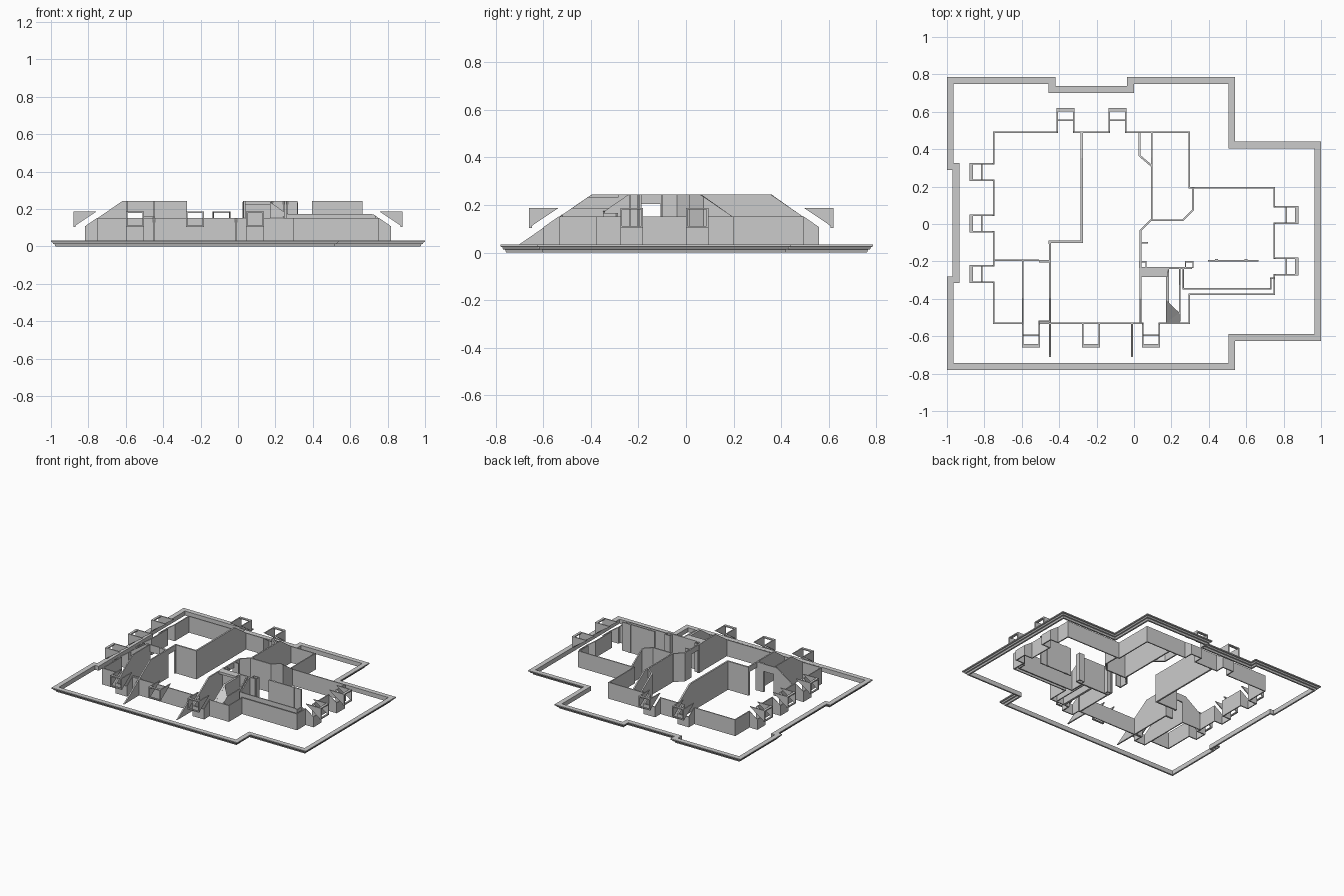
import bpy, bmesh
from mathutils import Vector

if "Cube" in bpy.data.objects:
    bpy.data.objects.remove(bpy.data.objects["Cube"])

FLOOR, KNEE, TOP, SLOPE = 0.03, 0.152, 0.243, 0.69


def roof(p):
    """Underside height of the hipped roof over the main block and the side wing."""
    x, y = p
    main = min(x + 0.75, 0.295 - x, y + 0.53, 0.49 - y)
    wing = min(x + 0.2, 0.75 - x, y + 0.375, 0.195 - y)
    return max(FLOOR + 0.001, min(TOP, KNEE + SLOPE * max(main, wing)))


def finish(name, bm):
    bmesh.ops.recalc_face_normals(bm, faces=bm.faces[:])
    me = bpy.data.meshes.new(name)
    bm.to_mesh(me)
    bm.free()
    ob = bpy.data.objects.new(name, me)
    bpy.context.collection.objects.link(ob)
    return ob


def sweep(name, path, profile, closed=False):
    """Mitred sweep; profile(p) gives (offset to the right, z) pairs."""
    bm = bmesh.new()
    pts = [Vector(p) for p in path]
    n = len(pts)
    rows = []
    for i, p in enumerate(pts):
        a = (p - pts[i - 1]).normalized() if (closed or i > 0) else None
        b = (pts[(i + 1) % n] - p).normalized() if (closed or i < n - 1) else None
        a, b = a or b, b or a
        na, nb = Vector((a.y, -a.x)), Vector((b.y, -b.x))
        m = (na + nb) / (1 + na.dot(nb))
        rows.append([bm.verts.new((*(p + m * o), z)) for o, z in profile(p)])
    k = len(rows[0])
    for i in range(n if closed else n - 1):
        r, s = rows[i], rows[(i + 1) % n]
        for j in range(k):
            bm.faces.new((r[j], r[(j + 1) % k], s[(j + 1) % k], s[j]))
    if not closed:
        bm.faces.new(rows[0])
        bm.faces.new(rows[-1][::-1])
    return finish(name, bm)


def wall(name, path, t=0.01, z0=FLOOR, top=roof, closed=False):
    """Wall along a path, its top trimmed to the roof slope."""
    pts = []
    ends = path[1:] + path[:1] if closed else path[1:]
    for a, b in zip(path, ends):
        a, b = Vector(a), Vector(b)
        s = [a.lerp(b, i / 60) for i in range(61)]
        h = [top(p) for p in s]
        pts.append(a)
        pts += [s[i] for i in range(1, 60) if abs(h[i - 1] + h[i + 1] - 2 * h[i]) > 1e-5]
    if not closed:
        pts.append(Vector(path[-1]))
    return sweep(name, pts, lambda p: [(-t / 2, z0), (t / 2, z0), (t / 2, top(p)), (-t / 2, top(p))], closed)


def box(name, x0, x1, y0, y1, z0, z1):
    return wall(name, [(x0, (y0 + y1) / 2), (x1, (y0 + y1) / 2)], y1 - y0, z0, lambda p: z1)


# Eaves gutter ring with stepped outer moulding
ring = [(-1, .785), (-.42, .785), (-.42, .737), (-.037, .737), (-.037, .785), (.54, .785),
        (.54, .44), (1, .44), (1, -.625), (.54, -.625), (.54, -.78), (-1, -.78),
        (-1, -.28), (-.97, -.28), (-.97, .29), (-1, .29)]
gutter = [(0, .033), (0, .025), (.008, .023), (.011, .014), (.02, .012), (.024, 0), (.036, 0), (.036, .033)]
sweep("eaves_gutter", ring, lambda p: gutter, True)

# Outer knee walls, stepping outward into a niche at each dormer
HALF, DEEP = 0.044, 0.065
corners = [(-.75, .49), (.295, .49), (.295, .195), (.75, .195), (.75, -.375),
           (.295, -.375), (.295, -.53), (-.75, -.53)]
niches = {0: [-.367, -.087], 3: [.047, -.228], 6: [.09, -.55], 7: [-.268, .003, .277]}
outline, dormers = [], []
for i, c in enumerate(corners):
    a, b = Vector(c), Vector(corners[(i + 1) % 8])
    d = (b - a).normalized()
    out = Vector((-d.y, d.x))
    outline.append(a)
    for v in niches.get(i, []):
        mid = Vector((v, a.y)) if abs(d.x) > .5 else Vector((a.x, v))
        dormers.append((mid, d, out))
        outline += [mid - d * HALF, mid - d * HALF + out * DEEP,
                    mid + d * HALF + out * DEEP, mid + d * HALF]
wall("outer_knee_wall", outline, 0.008, closed=True)
dormers.append((Vector((-.23, -.53)), Vector((-1, 0)), Vector((0, -1))))


# Dormers: triangular cheeks and an open window frame
def dormer(mid, d, out):
    def prism(name, poly, u0, u1):
        bm = bmesh.new()
        ends = [[bm.verts.new((*(mid + d * u + out * o), z)) for o, z in poly] for u in (u0, u1)]
        for e in ends:
            bm.faces.new(e)
        for j in range(len(poly)):
            k = (j + 1) % len(poly)
            bm.faces.new((ends[0][j], ends[0][k], ends[1][k], ends[1][j]))
        finish(name, bm)
    w = 0.048
    for s in (-1, 1):
        prism("dormer_cheek", [(.13, .188), (.005, .188), (.13, .104)], s * w, s * (w - .008))
    prism("dormer_head", [(.112, .18), (.13, .18), (.13, .188), (.112, .188)], -w, w)
    prism("dormer_sill", [(.118, .104), (.13, .104), (.13, .112), (.118, .112)], -w, w)


for args in dormers:
    dormer(*args)

# Inner walls, left and middle, with doorways
DOOR = 0.203
wall("hall_wall", [(-.28, .49), (-.28, -.095), (-.45, -.095), (-.45, -.107)], .012)
wall("hall_door_lintel", [(-.45, -.107), (-.45, -.19)], .01, DOOR)
wall("hall_wall_front", [(-.45, -.19), (-.45, -.712)], .01)
wall("left_room_wall", [(-.75, -.195), (-.595, -.195), (-.595, -.53)], .008)
wall("left_door_lintel", [(-.595, -.195), (-.508, -.195)], .008, .188)
wall("left_door_jamb", [(-.508, -.2), (-.45, -.2)], .014)
wall("left_room_stub", [(-.508, -.53), (-.508, -.52), (-.45, -.52)], .006)
wall("front_fin", [(-.01, -.53), (-.01, -.712)], .01)

# Inner walls around the landing and side wing
wall("landing_wall_front", [(.035, -.53), (.035, -.19)], .01)
wall("landing_door_lintel", [(.035, -.19), (.035, -.107)], .01, DOOR)
wall("landing_wall_back", [(.035, -.107), (.035, -.035), (.09, .02), (.26, .02), (.315, .075), (.315, .195)], .01)
wall("landing_jamb", [(.035, -.1), (.075, -.1)], .008)
wall("back_room_wall", [(.095, .49), (.095, .02)], .01)
wall("back_closet_wall", [(.03, .49), (.03, .365), (.095, .31)], .01)
wall("stair_back_wall", [(.035, -.235), (.31, -.235)], .01)
wall("stair_side_wall", [(.178, -.235), (.178, -.53)], .016)
wall("stair_outer_wall", [(.245, -.235), (.245, -.52)], .008)
wall("wing_lining_wall", [(.262, -.235), (.262, -.345), (.73, -.345), (.73, -.29), (.75, -.29)], .008)
wall("wing_partition", [(.395, -.197), (.665, -.197)], .008, top=lambda p: TOP)
for x in (.44, .6):
    box("partition_post", x - .008, x + .008, -.204, -.188, FLOOR, TOP)

# Posts, stair soffit and sloped ceiling over the stair
for x0, x1 in ((.03, .065), (.275, .315)):
    wall("shaft_post", [(x0, -.202), (x1, -.202), (x1, -.232), (x0, -.232)], .006, closed=True)
box("stair_soffit", .035, .18, -.283, -.235, .225, TOP)

bm = bmesh.new()
outline = [(.17, -.405), (.243, -.475), (.243, -.528), (.17, -.528)]
vs = [bm.verts.new((x, y, roof((x, y)))) for x, y in outline]
bm.faces.new(vs[:2] + vs[3:])
bm.faces.new(vs[1:])
finish("stair_sloped_ceiling", bm)
